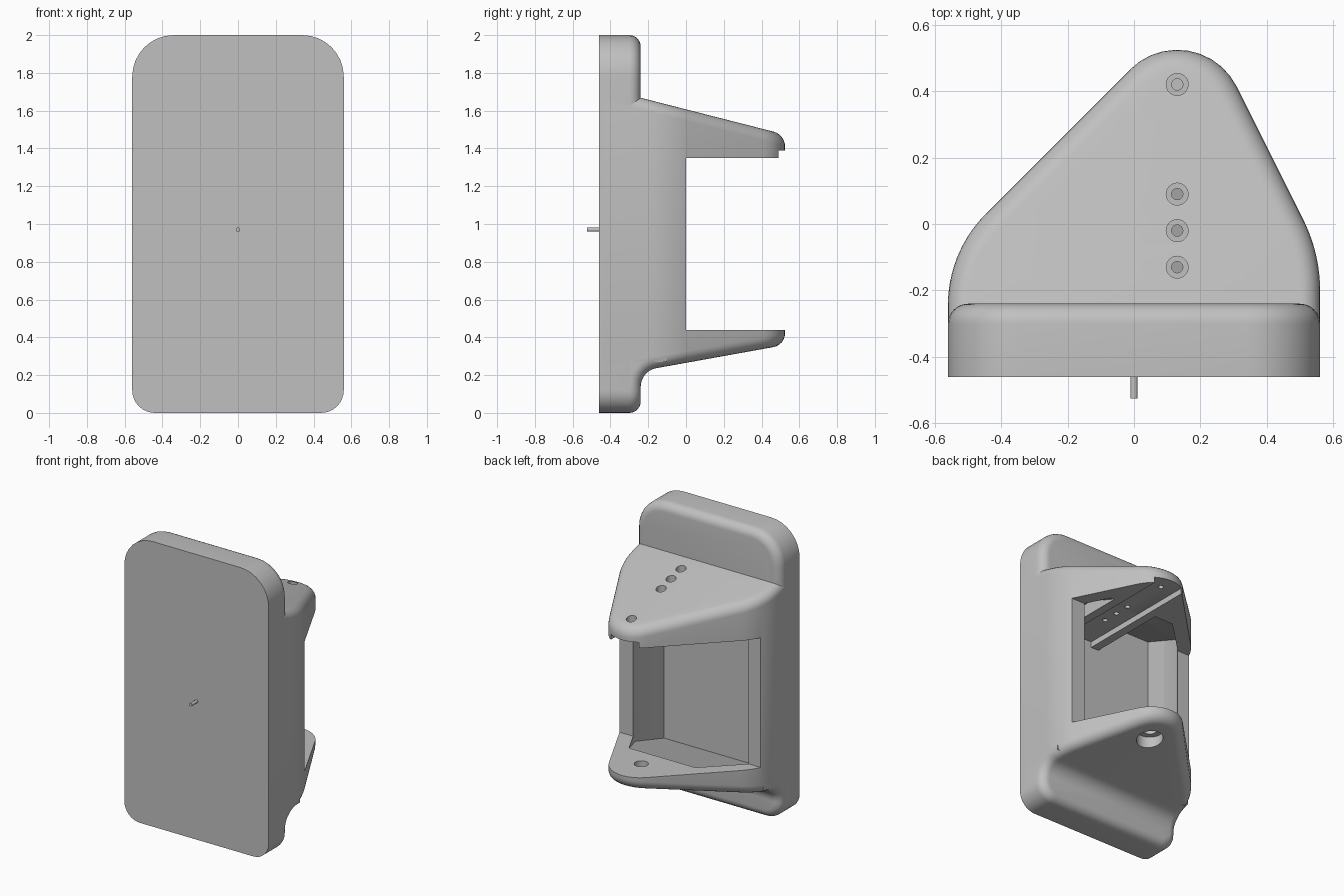
import bpy, bmesh, math
from mathutils import Vector

cube = bpy.data.objects.get("Cube")
if cube:
    bpy.data.objects.remove(cube, do_unlink=True)

grey = bpy.data.materials.new("light grey plastic")
grey.use_nodes = True
COLOUR = (0.53, 0.53, 0.53, 1)
grey.diffuse_color = COLOUR
grey.node_tree.nodes["Principled BSDF"].inputs["Base Color"].default_value = COLOUR

ROUND = 0.06   # radius of the softened rims


def rounded(corners, steps=8):
    """2D outline from (a, b) or (a, b, radius) corners."""
    out = []
    for i, c in enumerate(corners):
        p = Vector(c[:2])
        if len(c) == 2:
            out.append(p)
            continue
        u = (Vector(corners[i - 1][:2]) - p).normalized()
        v = (Vector(corners[(i + 1) % len(corners)][:2]) - p).normalized()
        half = u.angle(v) / 2
        centre = p + (u + v).normalized() * c[2] / math.sin(half)
        start = p + u * c[2] / math.tan(half) - centre
        end = p + v * c[2] / math.tan(half) - centre
        sweep = math.pi - 2 * half
        for k in range(steps + 1):
            t = k / steps
            out.append(centre + (start * math.sin((1 - t) * sweep)
                                 + end * math.sin(t * sweep)) / math.sin(sweep))
    return out


def finish(name, bm):
    bmesh.ops.recalc_face_normals(bm, faces=bm.faces)
    mesh = bpy.data.meshes.new(name)
    bm.to_mesh(mesh)
    bm.free()
    mesh.materials.append(grey)
    obj = bpy.data.objects.new(name, mesh)
    bpy.context.scene.collection.objects.link(obj)
    return obj


def prism(name, outline, low, high, soften=None, warp=None):
    """Extrude an outline between two placing functions; soften picks rim edges."""
    bm = bmesh.new()
    a = [bm.verts.new(low(*p)) for p in outline]
    b = [bm.verts.new(high(*p)) for p in outline]
    bm.faces.new(a)
    bm.faces.new(b)
    n = len(outline)
    for i in range(n):
        bm.faces.new((a[i], a[(i + 1) % n], b[(i + 1) % n], b[i]))
    bmesh.ops.recalc_face_normals(bm, faces=bm.faces)
    if soften:
        in_low = set(a)
        rim = [e for e in bm.edges
               if (e.verts[0] in in_low) == (e.verts[1] in in_low)
               and soften((e.verts[0].co + e.verts[1].co) / 2)]
        bmesh.ops.bevel(bm, geom=rim, offset=ROUND, offset_type='OFFSET', segments=6,
                        profile=0.5, affect='EDGES', clamp_overlap=False)
    if warp:
        for v in bm.verts:
            v.co.x += warp(v.co)
    return finish(name, bm)


def box(name, x0, x1, y0, y1, z0, z1):
    return prism(name, [(x0, y0), (x1, y0), (x1, y1), (x0, y1)],
                 lambda x, y: (x, y, z0), lambda x, y: (x, y, z1))


def post(name, x, y, radius, z0, z1):
    ring = [(x + radius * math.cos(i * math.tau / 32), y + radius * math.sin(i * math.tau / 32))
            for i in range(32)]
    return prism(name, ring, lambda a, b: (a, b, z0), lambda a, b: (a, b, z1))


def arm_top(y):
    return 1.607 - 0.255 * y


def arm_bottom(y):
    return 0.265 + 0.18 * y


def side_inset(co):
    """How far the curved sides of the arms pull in at a given depth."""
    r, start, sign = (0.39, -0.243, 1) if co.x < 0 else (0.47, -0.199, -1)
    d = max(0, co.y - start)
    return sign * (r - math.sqrt(r * r - d * d))


# Back plate with a softened rim
plate = prism("mounting_plate",
              rounded([(-0.56, 0, 0.12), (0.56, 0, 0.12), (0.56, 2, 0.22), (-0.56, 2, 0.22)]),
              lambda x, z: (x, -0.46, z), lambda x, z: (x, -0.24, z),
              soften=lambda m: m.y > -0.25)

# Lopsided triangular body that forms both arms
body = prism("arm_body",
             rounded([(-0.56, -0.44), (0.56, -0.44), (0.56, -0.088, 0.47),
                      (0.185, 0.662, 0.2), (-0.56, -0.083, 0.39)], 10),
             lambda x, y: (x, y, arm_bottom(y)), lambda x, y: (x, y, arm_top(y)),
             soften=lambda m: True)


# Curved coves joining the plate to the arms
def cove(name, slope, radius, plate_z, inner_z):
    profile = rounded([(-0.33, plate_z), (-0.24, plate_z), (-0.24, slope(-0.24), radius),
                       (-0.10, slope(-0.10)), (-0.10, inner_z), (-0.33, inner_z)])
    return prism(name, profile, lambda y, z: (-0.56, y, z), lambda y, z: (0.56, y, z),
                 soften=lambda m: -0.25 < m.y < -0.1005, warp=side_inset)


upper_cove = cove("upper_cove", arm_top, 0.167, 1.81, 1.53)
lower_cove = cove("lower_cove", arm_bottom, 0.10, 0.13, 0.33)

# Grooved beam under the upper arm
beam = box("rail_beam", -0.04, 0.30, -0.42, 0.20, 1.35, 1.44)

# Cutters: opening between the arms, and the tapered pocket behind it
gap = prism("gap_cutter", [(-1, -0.08), (0, -0.08), (0, 0), (1, 0), (1, 1), (-1, 1)],
            lambda x, y: (x, y, 0.44), lambda x, y: (x, y, 1.35))
pocket = prism("pocket_cutter",
               [(-0.45, -0.40), (0.45, -0.40), (0.45, -0.08), (0.41, 0), (0.33, 0.16),
                (-0.184, 0.16), (-0.43, -0.08), (-0.45, -0.12)],
               lambda x, y: (x, y, 0.44 - 0.31 * (0.17 - y)),
               lambda x, y: (x, y, 1.35 + 0.375 * (0.17 - y)))
groove = box("groove_cutter", 0.02, 0.24, -0.40, 1, 1.30, 1.39)

# Cutters: stepped screw holes in the upper arm, and the lower pivot hole
holes = []
for y in (0.42, 0.09, -0.02, -0.13):
    holes.append(post("screw_cutter", 0.13, y, 0.017, 1.30, 1.80))
    holes.append(post("screw_head_cutter", 0.13, y, 0.033, 1.43, 1.80))
holes.append(post("pivot_cutter", 0.13, 0.31, 0.045, 0.20, 0.60))
holes.append(post("pivot_head_cutter", 0.13, 0.31, 0.085, 0.20, 0.385))

cuts = {plate: [gap, pocket], body: [gap, pocket, groove] + holes,
        upper_cove: [pocket] + holes[:8], lower_cove: [pocket],
        beam: [groove] + holes[:8]}
for part, cutters in cuts.items():
    for cutter in cutters:
        mod = part.modifiers.new("cut", 'BOOLEAN')
        mod.operation = 'DIFFERENCE'
        mod.solver = 'EXACT'
        mod.object = cutter

# Bake the cuts into the parts, then drop the cutters
graph = bpy.context.evaluated_depsgraph_get()
graph.update()
baked = {part: bpy.data.meshes.new_from_object(part.evaluated_get(graph)) for part in cuts}
for part, mesh in baked.items():
    part.modifiers.clear()
    part.data = mesh
for cutter in [gap, pocket, groove] + holes:
    bpy.data.objects.remove(cutter, do_unlink=True)

# Small locating pin on the front of the plate
ring = [(0.011 * math.cos(i * math.tau / 16), 0.97 + 0.011 * math.sin(i * math.tau / 16))
        for i in range(16)]
pin = prism("locating_pin", ring, lambda x, z: (x, -0.525, z), lambda x, z: (x, -0.45, z))

# Smooth the curved surfaces, keep hard edges
for obj in list(cuts) + [pin]:
    bpy.ops.object.select_all(action='DESELECT')
    obj.select_set(True)
    bpy.context.view_layer.objects.active = obj
    bpy.ops.object.shade_smooth_by_angle(angle=math.radians(32))
